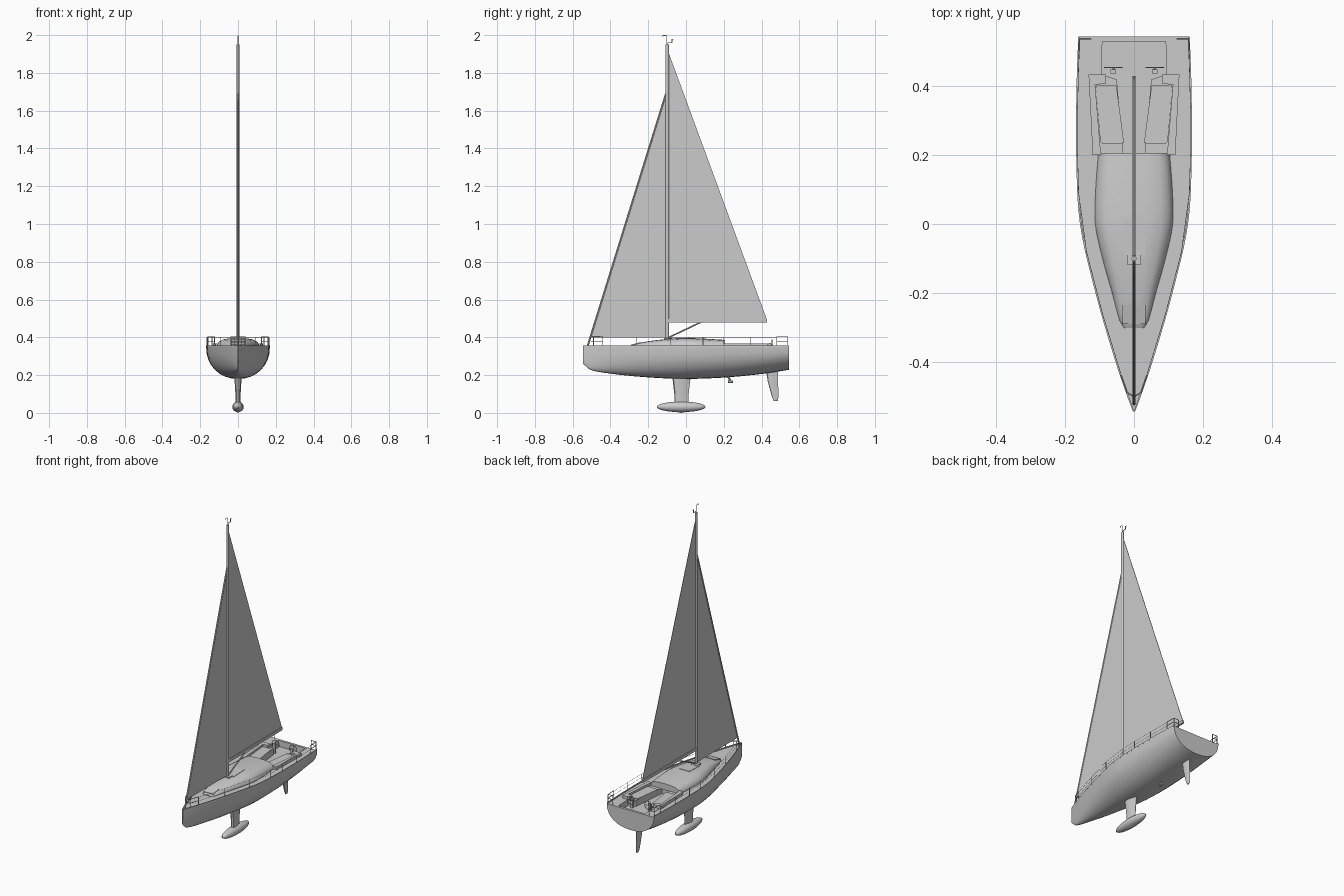
import bpy, bmesh, math
from mathutils import Vector

cube = bpy.data.objects.get("Cube")
if cube:
    bpy.data.objects.remove(cube)

grey = bpy.data.materials.new("plain grey")
grey.use_nodes = True
grey.diffuse_color = (0.6, 0.6, 0.6, 1)
grey.node_tree.nodes["Principled BSDF"].inputs["Base Color"].default_value = grey.diffuse_color


def finish(name, bm, smooth=True):
    bmesh.ops.recalc_face_normals(bm, faces=bm.faces)
    mesh = bpy.data.meshes.new(name)
    bm.to_mesh(mesh)
    bm.free()
    mesh.materials.append(grey)
    obj = bpy.data.objects.new(name, mesh)
    bpy.context.collection.objects.link(obj)
    if smooth:
        shade(obj)
    return obj


def activate(obj):
    bpy.ops.object.select_all(action='DESELECT')
    obj.select_set(True)
    bpy.context.view_layer.objects.active = obj


def shade(obj):
    activate(obj)
    bpy.ops.object.shade_smooth_by_angle(angle=math.radians(32))


def loft(bm, rings):
    """Skin closed rings of points and cap both ends."""
    loops = [[bm.verts.new(p) for p in ring] for ring in rings]
    for a, b in zip(loops, loops[1:]):
        n = len(a)
        for i in range(n):
            j = (i + 1) % n
            bm.faces.new((a[i], a[j], b[j], b[i]))
    bm.faces.new(loops[0])
    bm.faces.new(loops[-1])


def prism(bm, outline, z0, z1):
    loft(bm, [[(x, y, z) for x, y in outline] for z in (z0, z1)])


def box(bm, x0, x1, y0, y1, z0, z1):
    prism(bm, [(x0, y0), (x1, y0), (x1, y1), (x0, y1)], z0, z1)


def rods(bm, points, r, sides=6):
    """Straight tubes along a path."""
    for a, b in zip(points, points[1:]):
        a, b = Vector(a), Vector(b)
        turn = (b - a).to_track_quat('Z', 'Y')
        ring = [turn @ Vector((r * math.cos(t), r * math.sin(t), 0))
                for t in (math.tau * i / sides for i in range(sides))]
        loft(bm, [[p + v for v in ring] for p in (a, b)])


def curve_at(table, y):
    """Smooth interpolation in a table of rows (y, value, ...)."""
    k = max(i for i in range(len(table) - 1) if i == 0 or table[i][0] <= y)
    p1, p2 = table[k], table[k + 1]
    p0, p3 = table[max(k - 1, 0)], table[min(k + 2, len(table) - 1)]
    h = p2[0] - p1[0]
    t = (y - p1[0]) / h
    out = []
    for c in range(1, len(p1)):
        m1 = (p2[c] - p0[c]) / (p2[0] - p0[0]) * h
        m2 = (p3[c] - p1[c]) / (p3[0] - p1[0]) * h
        out.append((2*t**3 - 3*t*t + 1) * p1[c] + (t**3 - 2*t*t + t) * m1
                   + (3*t*t - 2*t**3) * p2[c] + (t**3 - t*t) * m2)
    return out


# Hull: y, half width, keel line height
HULL = [(-.545, .003, .26), (-.52, .013, .232), (-.4, .054, .208), (-.2, .112, .188),
        (0, .157, .18), (.2, .168, .187), (.4, .167, .206), (.545, .162, .228)]
DECK = .349
rings = []
for i in range(31):
    y = -.545 + 1.09 * i / 30
    w, z = curve_at(HULL, y)
    ring = []
    for j in range(17):
        a = math.pi * j / 16
        c, s = math.cos(a), math.sin(a)
        ring.append((math.copysign(abs(c) ** .9, c) * w, y, DECK - (DECK - z) * s ** .9))
    rings.append(ring)
bm = bmesh.new()
loft(bm, rings)
hull = finish("hull", bm, False)

# Cockpit well cut out of the hull
half = [(.03, .19), (.05, .42), (.095, .435), (.092, .53)]
bm = bmesh.new()
prism(bm, half + [(-x, y) for x, y in reversed(half)], .312, .45)
cutter = finish("cockpit_cutter", bm, False)
cutter.hide_render = True
cut = hull.modifiers.new("cockpit", 'BOOLEAN')
cut.operation, cut.solver, cut.object = 'DIFFERENCE', 'EXACT', cutter
activate(hull)
bpy.ops.object.modifier_apply(modifier=cut.name)
bpy.data.objects.remove(cutter)
shade(hull)

# Toe rail around the deck edge
bm = bmesh.new()
for s in (-1, 1):
    strip = []
    for i in range(31):
        y = -.545 + 1.09 * i / 30
        w = curve_at(HULL, y)[0]
        v = max(w - .005, 0)
        strip.append([(s * w, y, DECK - .002), (s * w, y, .356), (s * v, y, .356), (s * v, y, DECK - .002)])
    loft(bm, strip)
finish("toe_rail", bm)

# Cabin trunk: y, half width, roof height
CABIN = [(-.302, .03, .353), (-.285, .041, .362), (-.2, .064, .379), (-.1, .092, .391),
         (0, .113, .396), (.1, .112, .393), (.207, .104, .386)]
SECTION = [(1, 0), (.97, .3), (.88, .62), (.7, .85), (.4, .97), (0, 1)]
profile = SECTION + [(-x, z) for x, z in reversed(SECTION[:-1])]
rings = []
for i in range(25):
    y = -.302 + .509 * i / 24
    w, top = curve_at(CABIN, y)
    rings.append([(x * w, y, .347 + z * (top - .347)) for x, z in profile])
bm = bmesh.new()
loft(bm, rings)
finish("cabin", bm)

# Hatches lying along the cabin roof
for name, w, y0, y1 in (("sliding_hatch", .033, -.09, .015), ("fore_hatch", .034, -.29, -.235)):
    bm = bmesh.new()
    ends = []
    for y in (y0, y1):
        z = curve_at(CABIN, y)[1]
        ends.append([(-w, y, z - .004), (w, y, z - .004), (w, y, z + .002), (-w, y, z + .002)])
    loft(bm, ends)
    finish(name, bm)

# Coamings and seats beside the well
bm = bmesh.new()
seats = bmesh.new()
for s in (-1, 1):
    coaming = [(.12, .2), (.132, .435), (.082, .435), (.082, .408), (.113, .405), (.096, .2)]
    prism(bm, [(s * x, y) for x, y in coaming], .345, .367)
    seat = [(.029, .235), (.051, .402), (.108, .405), (.112, .395), (.098, .24), (.09, .232)]
    prism(seats, [(s * x, y) for x, y in seat], .345, .354)
finish("coamings", bm)
finish("seats", seats)

# Twin steering wheels on pedestals
bm = bmesh.new()
for s in (-1, 1):
    x = s * .06
    box(bm, x - .008, x + .008, .437, .449, .31, .37)
    hub = Vector((x, .455, .362))
    rim = [hub + Vector((.025 * math.cos(a), 0, .025 * math.sin(a)))
           for a in (math.tau * i / 20 for i in range(21))]
    rods(bm, rim, .002)
    for p in rim[:-1:5]:
        rods(bm, [hub, p], .0015)
    rods(bm, [(x, .44, .362), hub], .003)
finish("steering_wheels", bm)

# Mast with base plate and masthead fittings
MAST = -.1
bm = bmesh.new()
loft(bm, [[(.007 * math.cos(a), MAST + .0095 * math.sin(a), z)
           for a in (math.tau * i / 16 for i in range(16))] for z in (.37, 1.95)])
finish("mast", bm)
bm = bmesh.new()
box(bm, -.021, .021, MAST - .017, MAST + .025, .385, .396)
finish("mast_base", bm)
bm = bmesh.new()
rods(bm, [(0, -.104, 1.94), (0, -.104, 1.998), (0, -.122, 1.998), (0, -.122, 1.99)], .0016)
rods(bm, [(0, -.096, 1.945), (0, -.096, 1.96), (0, -.074, 1.96), (0, -.074, 1.98)], .002)
rods(bm, [(0, -.078, 1.978), (0, -.066, 1.978)], .002)
finish("masthead_fittings", bm)

# Boom and its strut
bm = bmesh.new()
box(bm, -.006, .006, MAST, .43, .478, .496)
finish("boom", bm)
bm = bmesh.new()
rods(bm, [(0, -.09, .4), (0, .08, .481)], .004, 8)
finish("boom_strut", bm)

# Sails and headstay
SAILS = {"mainsail": [(-.093, .495), (.428, .495), (-.093, 1.91)],
         "headsail": [(-.508, .4), (-.106, .4), (-.106, 1.685)]}
for name, corners in SAILS.items():
    bm = bmesh.new()
    loft(bm, [[(x, y, z) for y, z in corners] for x in (-.0012, .0012)])
    finish(name, bm)
bm = bmesh.new()
rods(bm, [(0, -.522, .35), (0, -.106, 1.69)], .005, 8)
finish("headstay", bm)


# Keel fin, bulb, rudder
def foil(name, levels):
    """Blade from rows (z, leading y, trailing y, half thickness)."""
    shape = [(0, 0), (.06, .6), (.3, 1), (.65, .7), (1, .08)]
    outline = shape + [(u, -t) for u, t in reversed(shape[1:])]
    bm = bmesh.new()
    loft(bm, [[(t * h, a + (b - a) * u, z) for u, t in outline] for z, a, b, h in levels])
    finish(name, bm)


foil("keel_fin", [(.2, -.075, .028, .019), (.17, -.07, .022, .018),
                  (.1, -.062, .014, .014), (.03, -.062, .014, .012)])
foil("rudder", [(.23, .424, .487, .008), (.17, .432, .488, .007),
                (.085, .455, .489, .005), (.063, .465, .487, .003)])
bm = bmesh.new()
bmesh.ops.create_uvsphere(bm, u_segments=24, v_segments=16, radius=1)
for v in bm.verts:
    v.co = (v.co.x * .03, v.co.y * .129 - .026, v.co.z * .028 + .032)
    if v.co.z < .0045:
        v.co.z = 0
finish("keel_bulb", bm)

# Propeller leg
bm = bmesh.new()
rods(bm, [(0, .222, .2), (0, .235, .165)], .006, 8)
rods(bm, [(0, .222, .164), (0, .25, .164)], .007, 10)
finish("propeller_leg", bm)

# Bow rail, stern rails, stanchions and lifelines
bm = bmesh.new()


def edge(s, y, z, inset=.004):
    return Vector((s * max(curve_at(HULL, y)[0] - inset, .004), y, z))


for s in (-1, 1):
    for z in (.38, .404):
        rods(bm, [edge(s, -.44, z), edge(s, -.49, z), (0, -.502, z)], .002)
        rods(bm, [edge(s, .48, z), edge(s, .538, z), (s * .125, .538, z)], .002)
    for y in (-.44, -.49, .48, .538):
        rods(bm, [edge(s, y, DECK), edge(s, y, .404)], .002)
    rods(bm, [(s * .125, .538, DECK), (s * .125, .538, .404)], .002)
    posts = (-.44, -.26, -.08, .09, .2, .34, .48)
    for y in posts[1:-1]:
        rods(bm, [edge(s, y, DECK), edge(s, y, .4)], .0018)
    for z in (.378, .4):
        rods(bm, [edge(s, y, z) for y in posts], .0009, 4)
finish("railings", bm)
